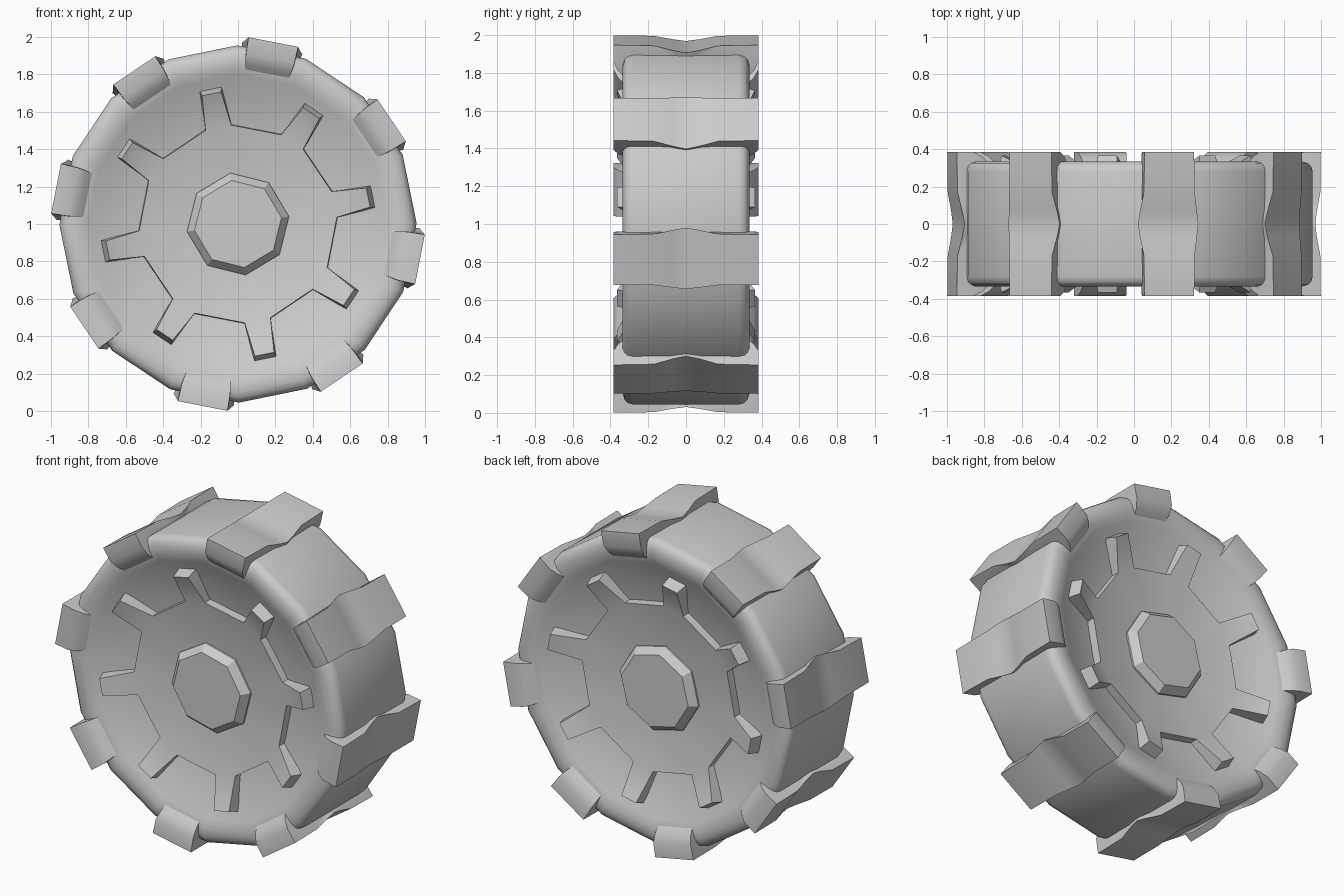
import bpy, bmesh
from math import sin, cos, radians

if "Cube" in bpy.data.objects:
    bpy.data.objects.remove(bpy.data.objects["Cube"])

LUG0 = 79.0            # angle of the first tread lug
ARM0 = LUG0 + 22.5     # angle of the first hub arm


def P(r, deg, y, t=0.0):
    """Point at radius r, angle deg, depth y, shifted t along the tangent."""
    a = radians(deg)
    return (r * cos(a) - t * sin(a), y, 1 + r * sin(a) + t * cos(a))


def finish(bm, name, smooth=30):
    bmesh.ops.recalc_face_normals(bm, faces=bm.faces)
    me = bpy.data.meshes.new(name)
    bm.to_mesh(me)
    bm.free()
    ob = bpy.data.objects.new(name, me)
    bpy.context.collection.objects.link(ob)
    if smooth:
        bpy.ops.object.select_all(action='DESELECT')
        ob.select_set(True)
        bpy.context.view_layer.objects.active = ob
        bpy.ops.object.shade_smooth_by_angle(angle=radians(smooth))
    return ob


def loft(bm, rings):
    for a, b in zip(rings, rings[1:]):
        n = len(a)
        for i in range(n):
            j = (i + 1) % n
            bm.faces.new((a[i], a[j], b[j], b[i]))


# tire body: 16-sided lathe with rounded shoulders and dished sides
half = [(0.02, 0.18), (0.5, 0.215), (0.72, 0.28), (0.80, 0.315), (0.85, 0.335),
        (0.90, 0.335), (0.93, 0.325), (0.948, 0.308), (0.955, 0.28)]
profile = [(r, -h) for r, h in half] + [(r, h) for r, h in reversed(half)]
bm = bmesh.new()
rings = [[bm.verts.new(P(r, LUG0 + 11.25 + 22.5 * k, y)) for k in range(16)]
         for r, y in profile]
loft(bm, rings)
bm.faces.new(rings[0])
bm.faces.new(rings[-1])
finish(bm, "tire_body", 35)

# tread lugs: blocks with a V dip across the middle, wrapping over the shoulders
# (depth, radius, half width)
right = [(0.0, 0.955, 0.165), (0.07, 0.966, 0.155), (0.17, 0.988, 0.138),
         (0.385, 0.991, 0.135), (0.385, 0.90, 0.132), (0.36, 0.85, 0.125),
         (0.31, 0.80, 0.115)]
section = right + [(-y, r, w) for y, r, w in reversed(right[1:])]
bm = bmesh.new()
for k in range(8):
    a = LUG0 + 45 * k
    ends = [[bm.verts.new(P(r, a, y, s * w)) for y, r, w in section] for s in (-1, 1)]
    loft(bm, ends)
    # end caps as fans around a buried point
    for s, ring in zip((-1, 1), ends):
        c = bm.verts.new(P(0.88, a, 0, s * 0.14))
        for i in range(len(ring)):
            bm.faces.new((c, ring[i], ring[(i + 1) % len(ring)]))
finish(bm, "tread_lugs", 30)

for side, label in ((-1, "front"), (1, "back")):
    # hub plate: dished star with eight tapered arms rising to the tips
    bm = bmesh.new()
    top, low = [], []
    for k in range(8):
        for d, dr, r, rr, h, hh in ((-7.6, -7.8, 0.53, 0.535, 0.275, 0.19),
                                    (-4.2, -4.7, 0.712, 0.745, 0.365, 0.27),
                                    (4.2, 4.7, 0.712, 0.745, 0.365, 0.27),
                                    (7.6, 7.8, 0.53, 0.535, 0.275, 0.19)):
            a = ARM0 + 45 * k
            top.append(bm.verts.new(P(r, a + d, side * h)))
            low.append(bm.verts.new(P(rr, a + dr, side * hh)))
    loft(bm, [top, low])
    bm.faces.new(low)
    centre = bm.verts.new(P(0, 0, side * 0.235))
    for k in range(8):
        a, b, c, d = top[4 * k:4 * k + 4]
        bm.faces.new((a, b, c, d))
        bm.faces.new((centre, a, d))
        bm.faces.new((centre, d, top[(4 * k + 4) % 32]))
    finish(bm, label + "_hub_plate", 25)

    # centre cap: bevelled octagonal boss
    bm = bmesh.new()
    rings = [[bm.verts.new(P(r, ARM0 - 3 + 45 * k, side * h)) for k in range(8)]
             for r, h in ((0.28, 0.2), (0.275, 0.265), (0.235, 0.31))]
    loft(bm, rings)
    bm.faces.new(rings[0])
    bm.faces.new(rings[-1])
    finish(bm, label + "_centre_cap", 0)
